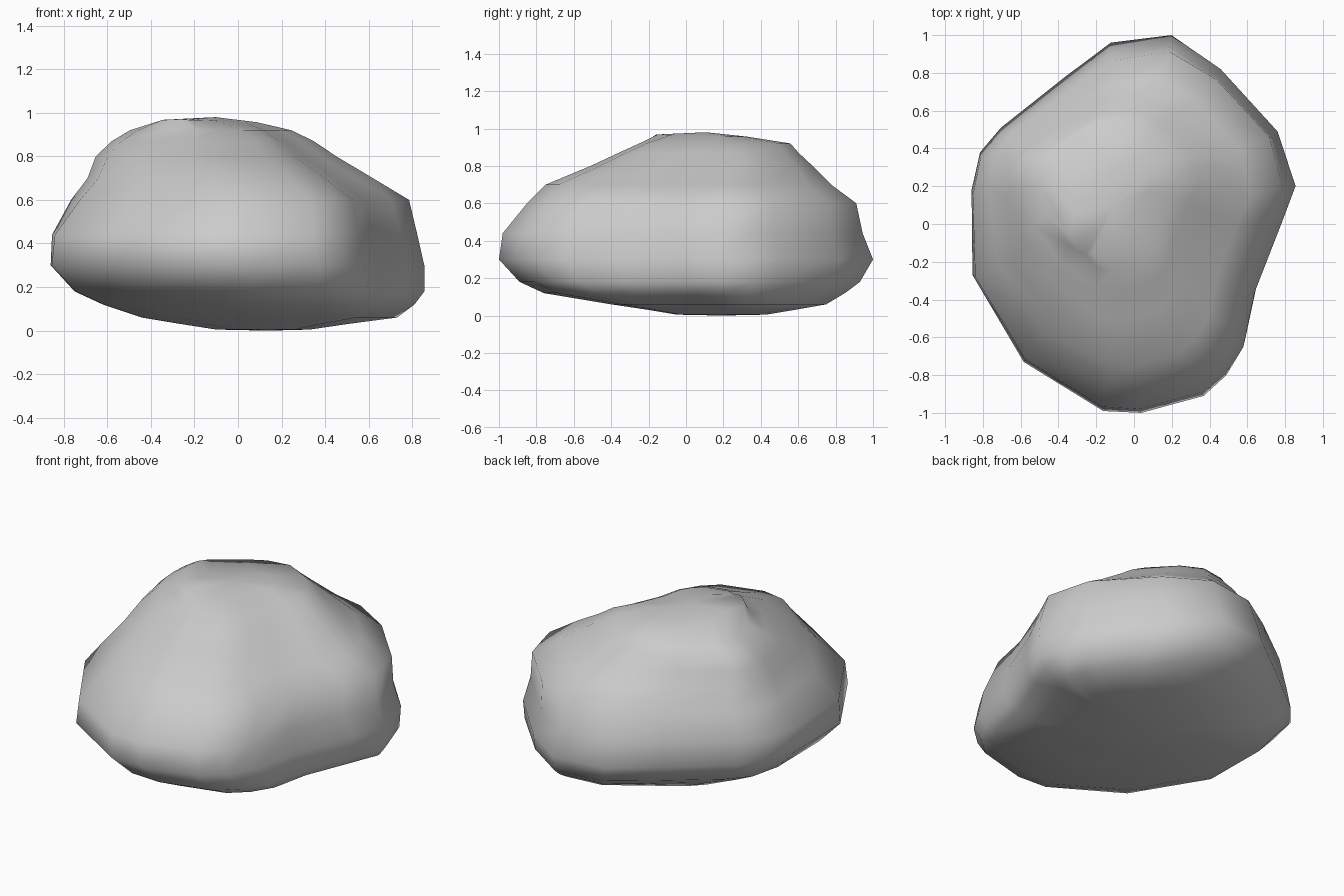
import bpy, bmesh
from mathutils import Vector

if "Cube" in bpy.data.objects:
    bpy.data.objects.remove(bpy.data.objects["Cube"])

# Plan outline of the boulder (counter-clockwise, seen from above)
outline = [(0.855, 0.2), (0.80, 0.37), (0.76, 0.49), (0.46, 0.82), (0.2, 1.0), (-0.12, 0.96),
           (-0.36, 0.78), (-0.7, 0.51), (-0.81, 0.38), (-0.855, 0.18), (-0.85, -0.27),
           (-0.58, -0.73), (-0.16, -0.99), (0.04, -1.0), (0.37, -0.91), (0.49, -0.8),
           (0.58, -0.65), (0.64, -0.36), (0.78, 0.0)]

# Extent of the boulder at each height: z, x min, x max, y min, y max
levels = [(0.005, -0.10, 0.33, -0.05, 0.43),
          (0.03, -0.26, 0.50, -0.20, 0.58),
          (0.06, -0.44, 0.73, -0.40, 0.75),
          (0.12, -0.62, 0.81, -0.76, 0.85),
          (0.18, -0.75, 0.855, -0.89, 0.93),
          (0.30, -0.86, 0.855, -1.00, 1.00),
          (0.44, -0.85, 0.82, -0.98, 0.94),
          (0.60, -0.75, 0.77, -0.85, 0.89),
          (0.70, -0.67, 0.60, -0.75, 0.75),
          (0.80, -0.63, 0.43, -0.51, 0.65),
          (0.87, -0.56, 0.33, -0.36, 0.58),
          (0.92, -0.48, 0.23, -0.25, 0.54)]
# Crest running diagonally over the crown
crest_a, crest_b = Vector((-0.29, -0.12, 0.98)), Vector((0.0, 0.2, 0.966))


def shaped(u, v, z):
    """Slightly fill the rear corners and trim the front left towards the crown."""
    t = min(max((z - 0.4) / 0.4, 0), 1)
    k = (0.10 if u > 0 else 0.12) if v > 0 else (0.0 if u > 0 else -0.10)
    s = 1 + 2 * k * t * abs(u * v)
    return u * s, v * s


bm = bmesh.new()
rings = []
for z, x0, x1, y0, y1 in levels:
    ring = []
    for x, y in outline:
        u, v = shaped(x / 0.855, y, z)
        ring.append(bm.verts.new(((x0 + x1) / 2 + (x1 - x0) / 2 * u,
                                  (y0 + y1) / 2 + (y1 - y0) / 2 * v, z)))
    rings.append(ring)

# Crown ring: the last ring drawn in towards the crest
d = crest_b - crest_a
crown = []
for v in rings[-1]:
    t = min(max((v.co - crest_a).dot(d) / d.length_squared, 0), 1)
    p = v.co.lerp(crest_a + d * t, 0.65)
    p.z = v.co.z + (crest_a.z + d.z * t - v.co.z) * 0.8
    crown.append(bm.verts.new(p))
rings.append(crown)

# Skin between neighbouring rings
n = len(outline)
for a, b in zip(rings, rings[1:]):
    for i in range(n):
        j = (i + 1) % n
        bm.faces.new((a[i], a[j], b[j], b[i]))

# Close the underside and crown with fans
for ring, z, flip in ((rings[0], 0.0, True), (crown, 0.98, False)):
    c = bm.verts.new((sum(v.co.x for v in ring) / n, sum(v.co.y for v in ring) / n, z))
    for i in range(n):
        a, b = ring[i], ring[(i + 1) % n]
        bm.faces.new((b, a, c) if flip else (a, b, c))

bmesh.ops.recalc_face_normals(bm, faces=bm.faces)
for f in bm.faces:
    f.smooth = True
mesh = bpy.data.meshes.new("boulder")
bm.to_mesh(mesh)
bm.free()
boulder = bpy.data.objects.new("boulder", mesh)
bpy.context.collection.objects.link(boulder)
